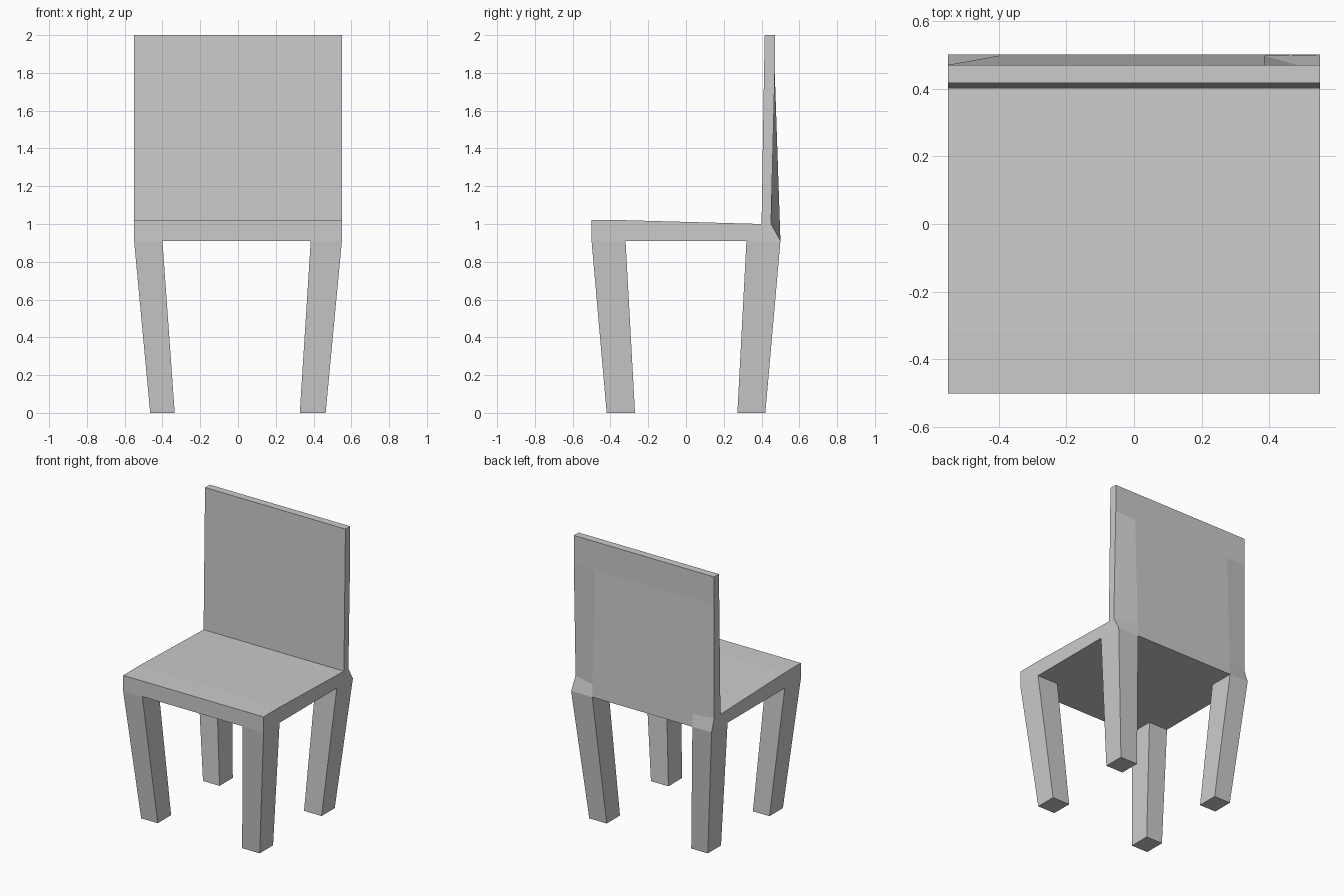
import bpy, bmesh

if "Cube" in bpy.data.objects:
    bpy.data.objects.remove(bpy.data.objects["Cube"])

XS = [-0.55, -0.40, 0.385, 0.55]          # outer / inner leg lines across the width
LEG_X = [-0.465, -0.335, 0.327, 0.464]    # same lines at the floor
SEAT_Y = [-0.50, -0.32, 0.32, 0.50]       # leg lines along the depth
LEG_Y = [-0.42, -0.27, 0.272, 0.42]
KNEE_Y = [0.47, 0.497, 0.497, 0.45]       # rear edge just above the seat

bm = bmesh.new()


def grid(point):
    """Make a 4 x 4 lattice of vertices."""
    return [[bm.verts.new(point(i, j)) for j in range(4)] for i in range(4)]


def loop(g, i, j):
    """Corner vertices of one lattice cell."""
    return [g[i][j], g[i + 1][j], g[i + 1][j + 1], g[i][j + 1]]


def walls(a, b, outline):
    """Bridge two matching closed loops."""
    n = len(outline)
    for k in range(n):
        i, j = outline[k]
        p, q = outline[(k + 1) % n]
        bm.faces.new([a[i][j], a[p][q], b[p][q], b[i][j]])


# Seat slab
bottom = grid(lambda i, j: (XS[i], SEAT_Y[j], 0.91))
top = grid(lambda i, j: (XS[i], (-0.50, -0.32, 0.40, KNEE_Y[i])[j],
                         (1.02, 1.02, 1.0, 1.0)[j]))
rim = ([(i, 0) for i in range(3)] + [(3, j) for j in range(3)]
       + [(i, 3) for i in (3, 2, 1)] + [(0, j) for j in (3, 2, 1)])
walls(bottom, top, rim)
for i in range(3):
    for j in range(3):
        if j < 2:
            bm.faces.new(loop(top, i, j))
        if 1 in (i, j):
            bm.faces.new(loop(bottom, i, j))

# Four tapered, splayed legs
feet = grid(lambda i, j: (LEG_X[i], LEG_Y[j], 0.0))
for i in (0, 2):
    for j in (0, 2):
        walls(feet, bottom, [(i, j), (i + 1, j), (i + 1, j + 1), (i, j + 1)])
        bm.faces.new(loop(feet, i, j))

# Backrest raised from the rear strip of the seat
strip = [(i, 2) for i in range(4)] + [(i, 3) for i in (3, 2, 1, 0)]
lower = top
for z, front, back in ((1.8, 0.413, 0.47), (2.0, 0.417, 0.47)):
    upper = grid(lambda i, j: (XS[i], (0, 0, front, back)[j], z))
    walls(lower, upper, strip)
    lower = upper
for i in range(3):
    bm.faces.new(loop(lower, i, 2))

bmesh.ops.delete(bm, geom=[v for v in bm.verts if not v.link_faces], context='VERTS')
bmesh.ops.recalc_face_normals(bm, faces=bm.faces)
mesh = bpy.data.meshes.new("chair")
bm.to_mesh(mesh)
bm.free()
bpy.context.collection.objects.link(bpy.data.objects.new("chair", mesh))
